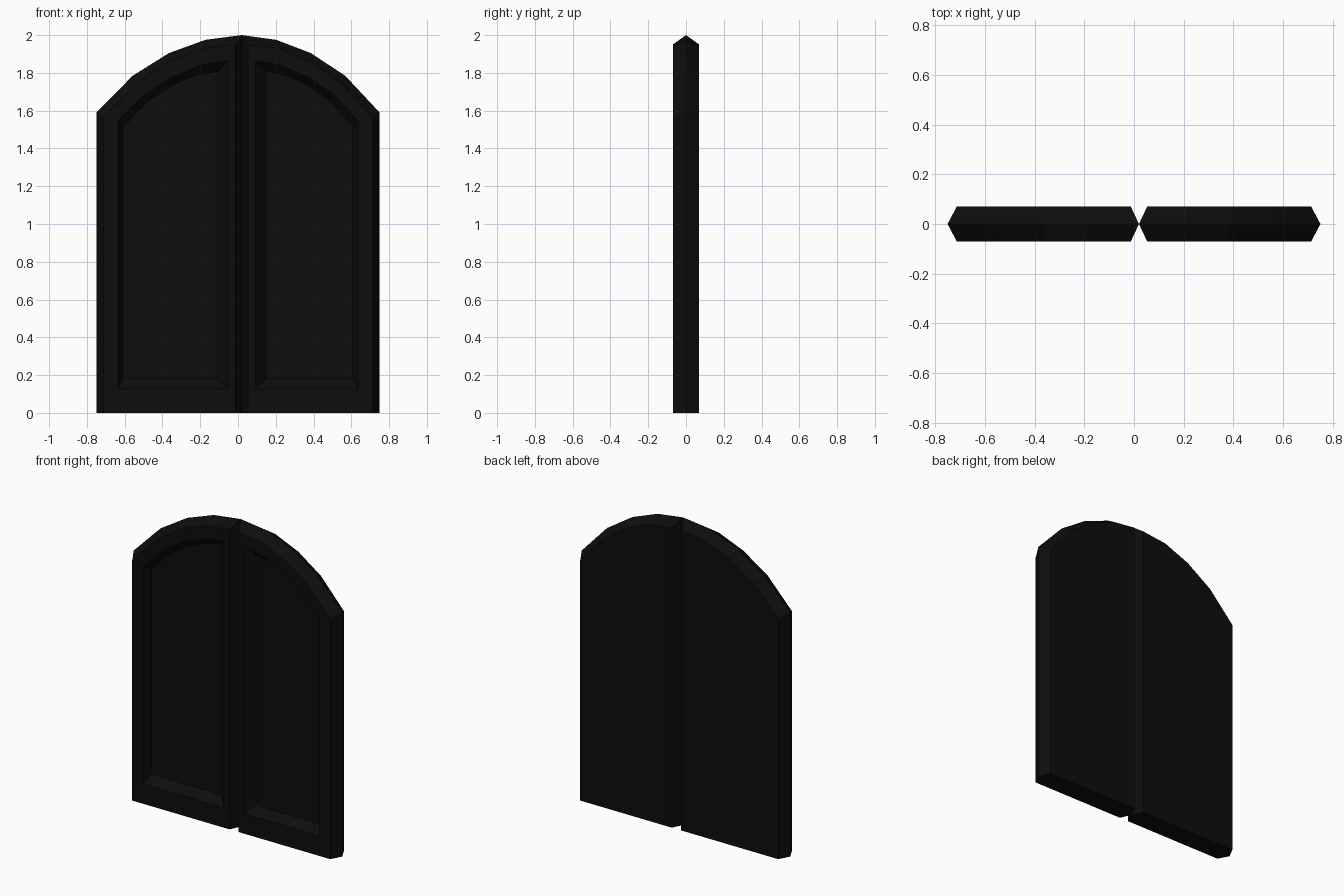
import bpy, bmesh

if "Cube" in bpy.data.objects:
    bpy.data.objects.remove(bpy.data.objects["Cube"])

CENTRE = 0.02  # line where the two leaves meet

mat = bpy.data.materials.new("black_paint")
mat.diffuse_color = (0.004, 0.004, 0.004, 1)
mat.use_nodes = True
mat.node_tree.nodes["Principled BSDF"].inputs["Base Color"].default_value = mat.diffuse_color

# Each ring: y, inset at meeting edge, inset at hinge edge, bottom z, arch heights
RINGS = [
    (0.07, 0.033, 0.037, 0.00, (1.95, 1.93, 1.86, 1.745, 1.56)),    # back face
    (0.00, 0.000, 0.000, 0.00, (2.00, 1.975, 1.905, 1.785, 1.59)),  # outer ridge
    (-0.07, 0.033, 0.037, 0.00, (1.95, 1.93, 1.86, 1.745, 1.56)),   # front face
    (-0.07, 0.072, 0.115, 0.13, (1.865, 1.84, 1.78, 1.69, 1.55)),   # panel rim
    (-0.02, 0.125, 0.140, 0.18, (1.81, 1.785, 1.73, 1.645, 1.51)),  # panel floor
]


def door_leaf(name, hinge):
    side = 1 if hinge > CENTRE else -1
    bm = bmesh.new()
    rings = []
    for y, inner, outer, bottom, heights in RINGS:
        x0, x1 = CENTRE + side * inner, hinge - side * outer
        n = len(heights) - 1
        pts = [(x1, y, bottom), (x0, y, bottom)]
        pts += [(x0 + (x1 - x0) * i / n, y, z) for i, z in enumerate(heights)]
        rings.append([bm.verts.new(p) for p in pts])
    # Skin the rings from back to sunken panel, then close both ends
    for a, b in zip(rings, rings[1:]):
        for i in range(len(a)):
            j = (i + 1) % len(a)
            bm.faces.new((a[i], a[j], b[j], b[i]))
    bm.faces.new(rings[0])
    bm.faces.new(rings[-1])
    # Underside is flat: its vertices share z = 0 across the first three rings
    bmesh.ops.recalc_face_normals(bm, faces=bm.faces)
    mesh = bpy.data.meshes.new(name)
    bm.to_mesh(mesh)
    bm.free()
    mesh.materials.append(mat)
    bpy.context.collection.objects.link(bpy.data.objects.new(name, mesh))


door_leaf("left_door_leaf", -0.75)
door_leaf("right_door_leaf", 0.75)
